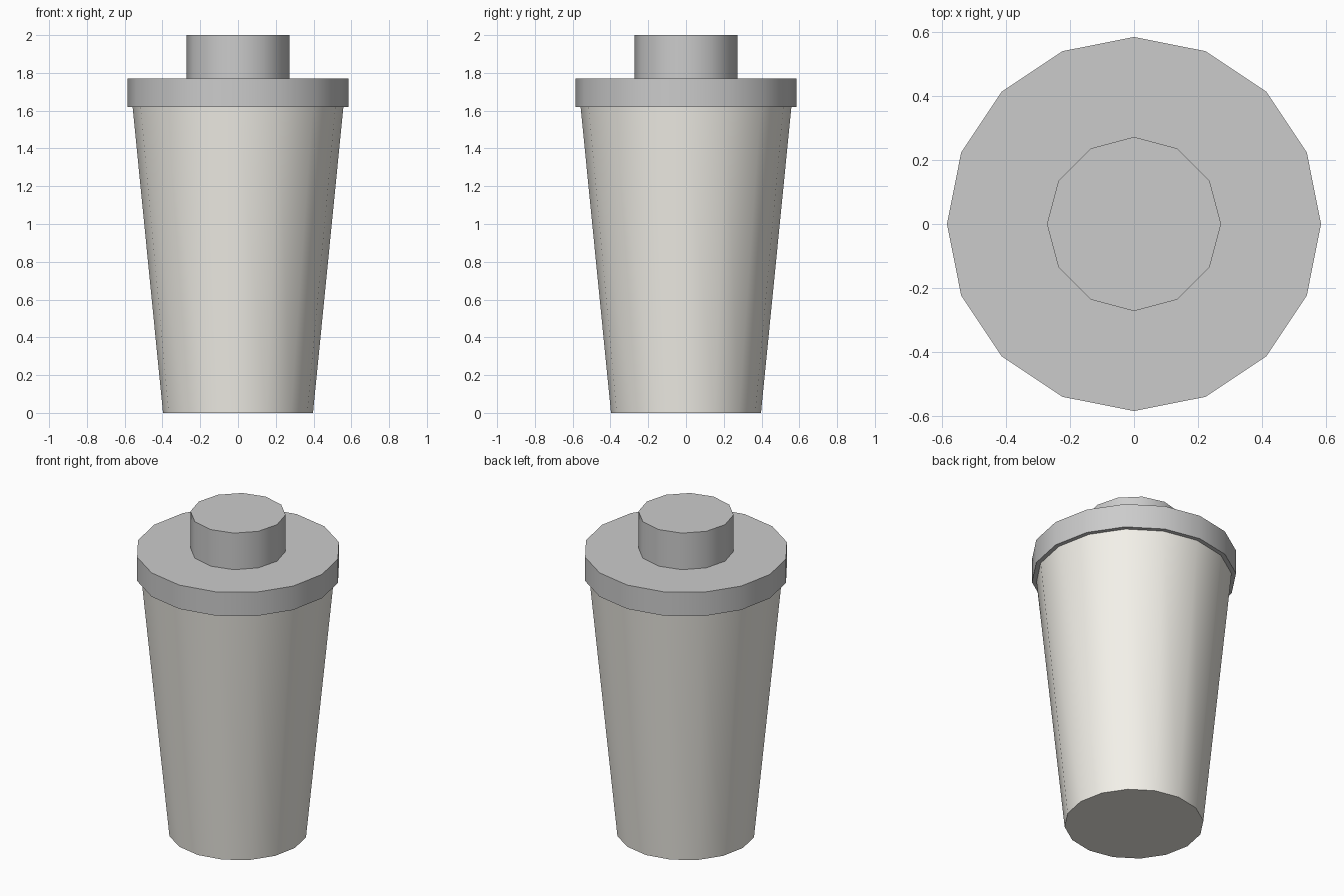
import bpy, math

if "Cube" in bpy.data.objects:
    bpy.data.objects.remove(bpy.data.objects["Cube"])


def frustum(name, sides, r_bottom, r_top, z0, z1):
    bpy.ops.mesh.primitive_cone_add(vertices=sides, radius1=r_bottom, radius2=r_top,
                                    depth=z1 - z0, location=(0, 0, (z0 + z1) / 2))
    obj = bpy.context.object
    obj.name = name
    bpy.ops.object.shade_smooth_by_angle(angle=math.radians(40))
    return obj


# tapered cup body
cup = frustum("cup_body", 16, 0.397, 0.558, 0.0, 1.62)
cream = bpy.data.materials.new("cream")
cream.diffuse_color = (0.90, 0.88, 0.82, 1)
cream.use_nodes = True
cream.node_tree.nodes["Principled BSDF"].inputs["Base Color"].default_value = cream.diffuse_color
cup.data.materials.append(cream)

# overhanging lid and the cap on top
frustum("lid", 16, 0.584, 0.584, 1.62, 1.77)
frustum("lid_cap", 12, 0.272, 0.272, 1.77, 2.0)
